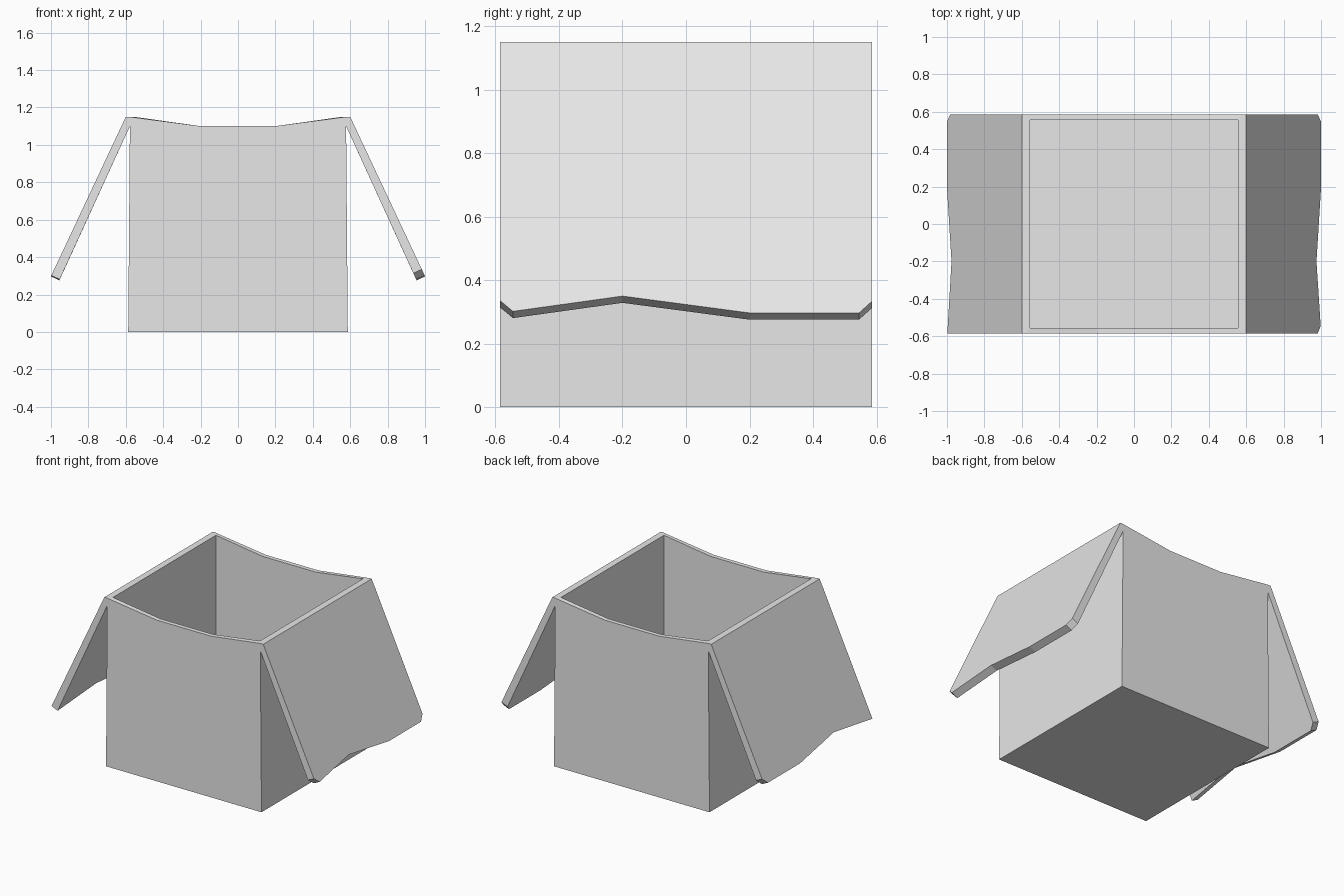
import bpy, bmesh
from mathutils import Vector

if "Cube" in bpy.data.objects:
    bpy.data.objects.remove(bpy.data.objects["Cube"], do_unlink=True)

grey = bpy.data.materials.new("light grey card")
grey.use_nodes = True
grey.diffuse_color = (0.8, 0.8, 0.8, 1)
grey.node_tree.nodes["Principled BSDF"].inputs["Base Color"].default_value = (0.8, 0.8, 0.8, 1)


def loft(name, rings):
    """Bridge closed rings of points and cap both ends."""
    bm = bmesh.new()
    loops = [[bm.verts.new(p) for p in ring] for ring in rings]
    for a, b in zip(loops, loops[1:]):
        for i in range(len(a)):
            j = (i + 1) % len(a)
            bm.faces.new((a[i], a[j], b[j], b[i]))
    bm.faces.new(loops[0])
    bm.faces.new(loops[-1])
    bmesh.ops.recalc_face_normals(bm, faces=bm.faces)
    mesh = bpy.data.meshes.new(name)
    bm.to_mesh(mesh)
    bm.free()
    mesh.materials.append(grey)
    obj = bpy.data.objects.new(name, mesh)
    bpy.context.collection.objects.link(obj)
    return obj


def box_ring(x, y, z_corner, z_middle):
    """Rectangle whose front and back edges sag in the middle."""
    front = [(-x, z_corner), (-0.2, z_middle), (0.2, z_middle), (x, z_corner)]
    return ([(px, -y, pz) for px, pz in front]
            + [(px, y, pz) for px, pz in reversed(front)])


# Open box: outer wall, sagging rim, inner wall and floor
loft("open_box", [
    box_ring(0.587, 0.585, 0, 0),
    box_ring(0.578, 0.585, 1.1, 1.07),
    box_ring(0.58, 0.585, 1.15, 1.1),
    box_ring(0.555, 0.555, 1.15, 1.1),
    box_ring(0.555, 0.555, 0.03, 0.03),
])


# Folded side flaps, each with a wavy lower edge
def flap(name, side, edge):
    fold = Vector((0.6, 1.15))
    down = Vector((0.4, -0.852)).normalized()
    inward = Vector((down.y, -down.x))
    rings = []
    for y, z in edge:
        tip = fold + down * ((z - fold.y) / down.y)
        section = [(0.58, 1.15), fold, tip, tip + inward * 0.05, (0.578, 1.1)]
        rings.append([(side * px, y, pz) for px, pz in section])
    loft(name, rings)


wave = [(-0.2, 0.35), (0.2, 0.297), (0.545, 0.297), (0.585, 0.333)]
flap("left_flap", 1, [(-0.585, 0.335), (-0.545, 0.302)] + wave)
flap("right_flap", -1, [(-0.585, 0.302)] + wave)
